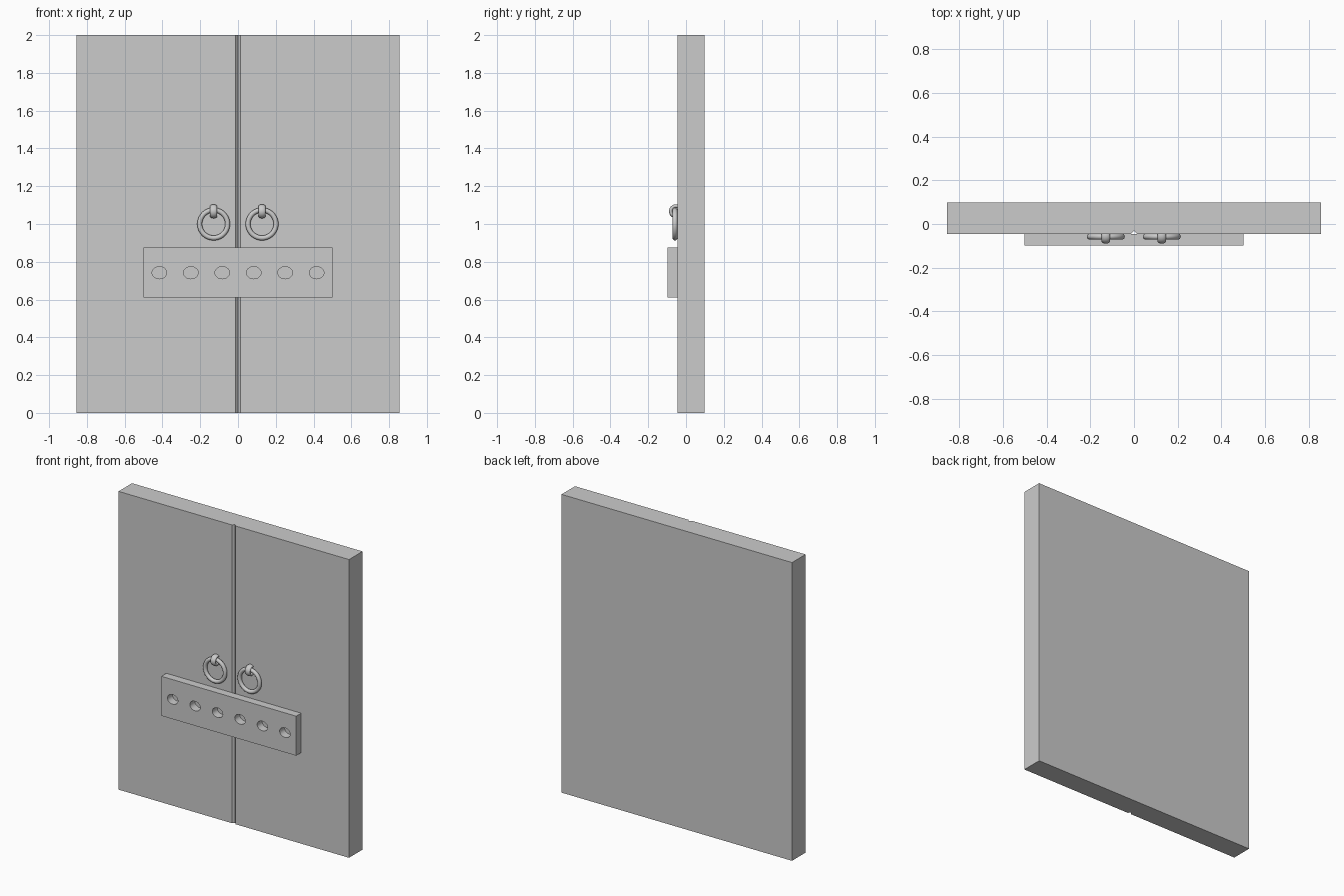
import bpy, bmesh
from math import pi

if "Cube" in bpy.data.objects:
    bpy.data.objects.remove(bpy.data.objects["Cube"])

FRONT = -0.045          # front plane of the doors
BACK = 0.098
BAR_FRONT = -0.098


def prism(name, profile, height):
    """Extrude an xy outline upward from z = 0."""
    bm = bmesh.new()
    face = bm.faces.new([bm.verts.new((x, y, 0)) for x, y in profile])
    out = bmesh.ops.extrude_face_region(bm, geom=[face])
    top = [g for g in out["geom"] if isinstance(g, bmesh.types.BMVert)]
    bmesh.ops.translate(bm, verts=top, vec=(0, 0, height))
    bmesh.ops.recalc_face_normals(bm, faces=bm.faces)
    mesh = bpy.data.meshes.new(name)
    bm.to_mesh(mesh)
    bm.free()
    obj = bpy.data.objects.new(name, mesh)
    bpy.context.collection.objects.link(obj)
    return obj


def torus(name, loc, rot, major, minor, scale=(1, 1, 1)):
    bpy.ops.mesh.primitive_torus_add(location=loc, rotation=rot, major_radius=major,
                                     minor_radius=minor, major_segments=48, minor_segments=16)
    obj = bpy.context.object
    obj.name = name
    obj.scale = scale
    bpy.ops.object.shade_smooth()
    return obj


# Double door slab with a V groove down the middle of the front
prism("door_panel", [(-0.855, FRONT), (-0.014, FRONT), (0, FRONT + 0.015), (0.014, FRONT),
                     (0.855, FRONT), (0.855, BACK), (-0.855, BACK)], 2.0)

# Crossbar plank
bar = prism("crossbar", [(-0.5, BAR_FRONT), (0.5, BAR_FRONT), (0.5, FRONT), (-0.5, FRONT)], 0.265)
bar.location.z = 0.61

# Six oval holes through the crossbar
for i in range(6):
    bpy.ops.mesh.primitive_cylinder_add(vertices=32, radius=1, depth=2, rotation=(pi / 2, 0, 0),
                                        location=((i - 2.5) * 0.1665, -0.07, 0.742))
    cutter = bpy.context.object
    cutter.name = "hole_cutter"
    cutter.scale = (0.039, 0.032, 0.1)
    cutter.hide_render = True
    bpy.context.view_layer.objects.active = bar
    mod = bar.modifiers.new("hole", 'BOOLEAN')
    mod.object = cutter
    mod.solver = 'EXACT'
    bpy.ops.object.modifier_apply(modifier=mod.name)
    bpy.data.objects.remove(cutter)

bpy.ops.object.select_all(action='DESELECT')
bar.select_set(True)
bpy.context.view_layer.objects.active = bar
bpy.ops.object.shade_smooth_by_angle(angle=pi / 6)

# Pull rings, each hanging from a flattened staple
for side, x in (("left", -0.129), ("right", 0.127)):
    torus(f"pull_ring_{side}", (x, -0.058, 1.0), (pi / 2, 0, 0), 0.074, 0.013)
    torus(f"ring_staple_{side}", (x, -0.053, 1.067), (0, pi / 2, 0), 0.027, 0.010, (1, 1, 1.9))
